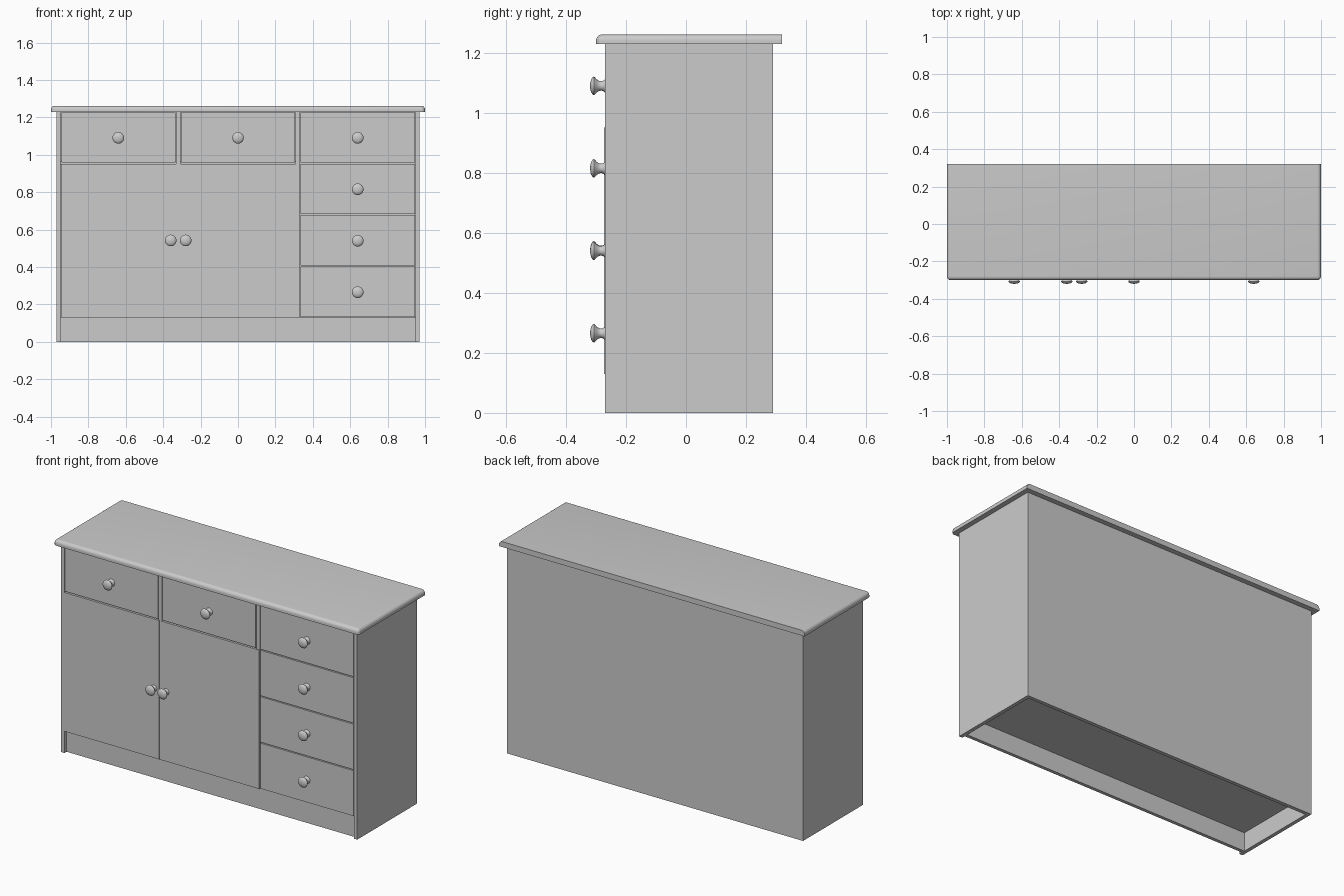
import bpy, bmesh, math
from mathutils import Matrix

if "Cube" in bpy.data.objects:
    bpy.data.objects.remove(bpy.data.objects["Cube"])


def finish(name, bm, smooth=False):
    bmesh.ops.recalc_face_normals(bm, faces=bm.faces)
    me = bpy.data.meshes.new(name)
    bm.to_mesh(me)
    bm.free()
    ob = bpy.data.objects.new(name, me)
    bpy.context.collection.objects.link(ob)
    if smooth:
        bpy.ops.object.select_all(action='DESELECT')
        bpy.context.view_layer.objects.active = ob
        ob.select_set(True)
        bpy.ops.object.shade_smooth_by_angle(angle=math.radians(35))
    return ob


def box_bm(x0, x1, y0, y1, z0, z1):
    bm = bmesh.new()
    m = Matrix.Translation(((x0 + x1) / 2, (y0 + y1) / 2, (z0 + z1) / 2))
    m = m @ Matrix.Diagonal((x1 - x0, y1 - y0, z1 - z0, 1))
    bmesh.ops.create_cube(bm, size=1, matrix=m)
    return bm


def box(name, *b):
    return finish(name, box_bm(*b))


# carcass panels
for s, side in ((-1, "left"), (1, "right")):
    xs = sorted((s * 0.97, s * 0.948))
    box(side + "_side_panel", *xs, -0.27, 0.29, 0, 1.23)
    xc = s * 0.32
    box(side + "_divider", xc - 0.0115, xc + 0.0115, -0.269, 0.268, 0.13, 1.23)
box("back_panel", -0.948, 0.948, 0.268, 0.29, 0, 1.23)
box("floor_panel", -0.948, 0.948, -0.248, 0.268, 0.11, 0.13)
box("plinth", -0.948, 0.948, -0.25, -0.23, 0, 0.128)
box("middle_rail", -0.948, 0.308, -0.248, 0.268, 0.945, 0.965)

# worktop, rounded on the front and side edges, square at the back
bm = box_bm(-1, 1, -0.30, 0.32, 1.23, 1.262)


def rounded(e):
    a, b = (v.co for v in e.verts)
    mid = (a + b) / 2
    top_edge = mid.z > 1.26 and mid.y < 0.31
    front_corner = abs(a.z - b.z) > 0.01 and mid.y < -0.29
    return top_edge or front_corner


bmesh.ops.bevel(bm, geom=[e for e in bm.edges if rounded(e)], offset=0.02,
                segments=6, profile=0.5, affect='EDGES')
finish("worktop", bm, True)

# turned knob: (radius, distance from the front)
PROFILE = [(0.022, 0.0), (0.0175, 0.006), (0.0155, 0.013), (0.017, 0.02),
           (0.022, 0.028), (0.029, 0.034), (0.031, 0.037), (0.029, 0.041),
           (0.022, 0.046), (0.012, 0.049), (0, 0.050)]


def knob(name, x, z, y=-0.27):
    bm = bmesh.new()
    vs = [bm.verts.new((x + r, y - d, z)) for r, d in PROFILE]
    es = [bm.edges.new(p) for p in zip(vs, vs[1:])]
    bmesh.ops.spin(bm, geom=vs + es, cent=(x, y, z), axis=(0, 1, 0),
                   angle=2 * math.pi, steps=24, use_merge=True)
    bmesh.ops.remove_doubles(bm, verts=bm.verts, dist=1e-5)
    finish(name, bm, True)


# drawers: two along the top, four in the right column
H = 0.275
G = 0.003
drawers = [(-0.948, -0.332, 0.955), (-0.308, 0.308, 0.955)]
drawers += [(0.332, 0.948, 0.13 + H * i) for i in range(4)]
for i, (x0, x1, z0) in enumerate(drawers, 1):
    box(f"drawer_front_{i}", x0 + G, x1 - G, -0.27, -0.25, z0 + G, z0 + H - G)
    knob(f"drawer_knob_{i}", (x0 + x1) / 2, z0 + H / 2 - 0.002)

# doors, standing slightly proud of the drawers
for name, x0, x1, kx in (("left", -0.945, -0.325, -0.36),
                         ("right", -0.315, 0.329, -0.28)):
    box(name + "_door", x0, x1, -0.273, -0.25, 0.13, 0.952)
    knob(name + "_door_knob", kx, 0.542)
